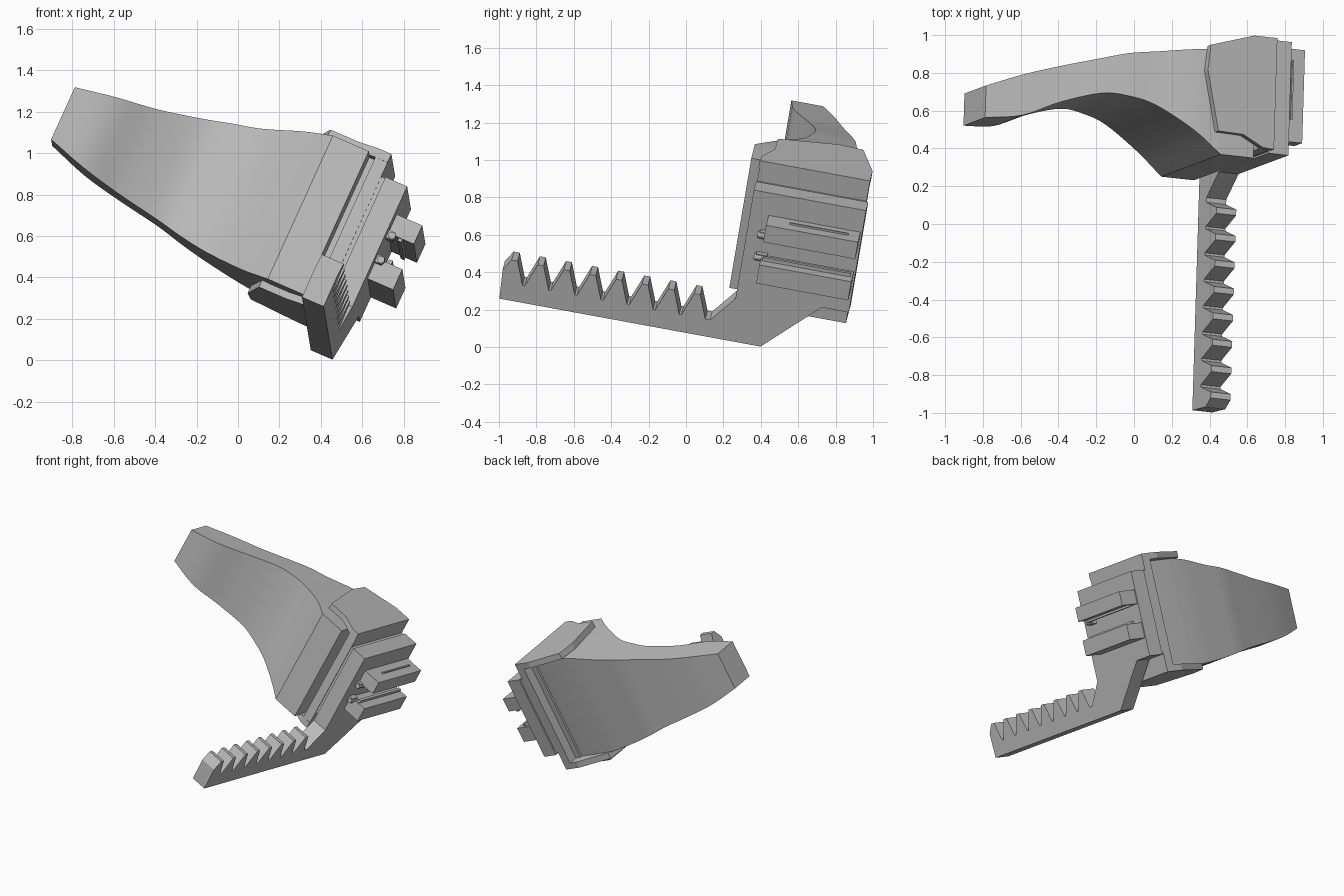
import bpy
import bmesh
from mathutils import Matrix, Vector

if "Cube" in bpy.data.objects:
    bpy.data.objects.remove(bpy.data.objects["Cube"])

grey = bpy.data.materials.new("plain_grey")
grey.use_nodes = True
grey.diffuse_color = (0.5, 0.5, 0.5, 1)
grey.node_tree.nodes["Principled BSDF"].inputs["Base Color"].default_value = (0.5, 0.5, 0.5, 1)

# The model is built upright (x outward, y back, z up), then tilted as a whole
depth = Vector((0.03, 0.98, -0.18)).normalized()
up = Vector((0.41, 0.16, 0.90))
outward = depth.cross(up).normalized()
up = outward.cross(depth)
TILT = Matrix((outward, depth, up)).transposed().to_4x4()


def finish(name, bm):
    bmesh.ops.recalc_face_normals(bm, faces=bm.faces)
    mesh = bpy.data.meshes.new(name)
    bm.to_mesh(mesh)
    bm.free()
    mesh.transform(TILT)
    mesh.materials.append(grey)
    ob = bpy.data.objects.new(name, mesh)
    bpy.context.collection.objects.link(ob)
    return ob


def prism(name, points, offset):
    """Extrude a closed outline of 3D points by an offset."""
    bm = bmesh.new()
    face = bm.faces.new([bm.verts.new(p) for p in points])
    new = bmesh.ops.extrude_face_region(bm, geom=[face])["geom"]
    bmesh.ops.translate(bm, vec=offset,
                        verts=[v for v in new if isinstance(v, bmesh.types.BMVert)])
    return finish(name, bm)


def box(name, x, y, z):
    corners = [(x[0], y[0], z[0]), (x[0], y[1], z[0]), (x[0], y[1], z[1]), (x[0], y[0], z[1])]
    return prism(name, corners, (x[1] - x[0], 0, 0))


def spline(stations, steps):
    """Smooth stations with a Catmull-Rom curve."""
    pts = [Vector(s) for s in stations]
    pts = [2 * pts[0] - pts[1]] + pts + [2 * pts[-1] - pts[-2]]
    out = []
    for p, q, r, s in zip(pts, pts[1:], pts[2:], pts[3:]):
        for i in range(steps):
            t = i / steps
            out.append(0.5 * (2 * q + (r - p) * t + (2 * p - 5 * q + 4 * r - s) * t ** 2
                              + (3 * q - p - 3 * r + s) * t ** 3))
    return out + [pts[-2]]


# Curved wing: stations of inner y, outer y, bottom z, top z, at each x
xs = [-1.3, -1.1, -0.9, -0.69, -0.55, -0.4, -0.2, -0.05]
inner = [0.292, 0.32, 0.405, 0.465, 0.46, 0.42, 0.30, 0.18]
outer = [0.465, 0.54, 0.60, 0.655, 0.69, 0.71, 0.735, 0.745]
bottom = [0.67, 0.61, 0.575, 0.545, 0.515, 0.487, 0.46, 0.45]
top = [0.95, 0.99, 1.03, 1.085, 1.12, 1.15, 1.20, 1.22]
across = spline(list(zip(xs, inner, outer)), 5)
height = spline(list(zip(xs, bottom, top)), 5)
bm = bmesh.new()
rings = []
for (x, yi, yo), (_, zb, zt) in zip(across, height):
    rings.append([(x, yi, zb), (x, yi, zt), (x, yo, zt), (x, yo, zb)])
rings.append([(0.14, y, z) for _, y, z in rings[-1]])
rings = [[bm.verts.new(p) for p in r] for r in rings]
for r, s in zip(rings, rings[1:]):
    for i in range(4):
        j = (i + 1) % 4
        bm.faces.new((r[i], r[j], s[j], s[i]))
bm.faces.new(rings[0])
bm.faces.new(rings[-1])
wing = finish("wing", bm)
bpy.context.view_layer.objects.active = wing
wing.select_set(True)
bpy.ops.object.shade_smooth_by_angle()
wing.select_set(False)

# Housing that clasps the root of the wing
cap = [(-0.085, 0.297), (0.06, 0.293), (0.175, 0.235), (0.24, 0.23),
       (0.24, 0.83), (0.107, 0.83), (-0.143, 0.755), (-0.156, 0.62)]
for name, z in (("top_flange", 1.215), ("bottom_flange", 0.415)):
    prism(name, [(x, y, z) for x, y in cap], (0, 0, 0.045))
box("housing_wall", (0.175, 0.24), (0.235, 0.83), (0.42, 1.26))
box("housing_core", (0.13, 0.18), (0.32, 0.76), (0.44, 1.23))

# Side plate and toothed arm in one outline
arm = [(-1.015, 0.25), (0.405, 0.25), (0.693, 0.54), (0.84, 0.54), (0.84, 1.145),
       (0.23, 1.145), (0.23, 0.5), (0.115, 0.35)]
for i in reversed(range(8)):
    y = -0.985 + 0.142 * i
    arm += [(y + 0.08, 0.35), (y + 0.032, 0.485), (y, 0.485)]
    if i:
        arm.append((y - 0.05, 0.35))
arm.append((-1.024, 0.42))
prism("plate_and_toothed_arm", [(0.26, y, z) for y, z in arm], (0.115, 0, 0))
box("plate_backing", (0.23, 0.27), (0.24, 0.83), (0.55, 1.14))

# Mounting rails with thin inner lips
box("upper_rail", (0.37, 0.51), (0.33, 0.83), (0.915, 1.015))
box("lower_rail", (0.37, 0.51), (0.33, 0.83), (0.67, 0.78))
box("upper_rail_lip", (0.43, 0.45), (0.34, 0.82), (0.90, 0.92))
box("lower_rail_lip", (0.43, 0.45), (0.34, 0.82), (0.775, 0.80))
box("upper_rail_rib", (0.435, 0.445), (0.45, 0.77), (1.01, 1.025))

# Small latches at the mouth of the channel
for name, z in (("upper_latch", 0.905), ("lower_latch", 0.775)):
    box(name + "_block", (0.37, 0.41), (0.30, 0.36), (z - 0.02, z + 0.02))
    bm = bmesh.new()
    bmesh.ops.create_cone(bm, cap_ends=True, segments=12, radius1=0.018, radius2=0.018,
                          depth=0.06, matrix=Matrix.Translation((0.40, 0.32, z))
                          @ Matrix.Rotation(1.5708, 4, "X"))
    finish(name + "_pin", bm)
